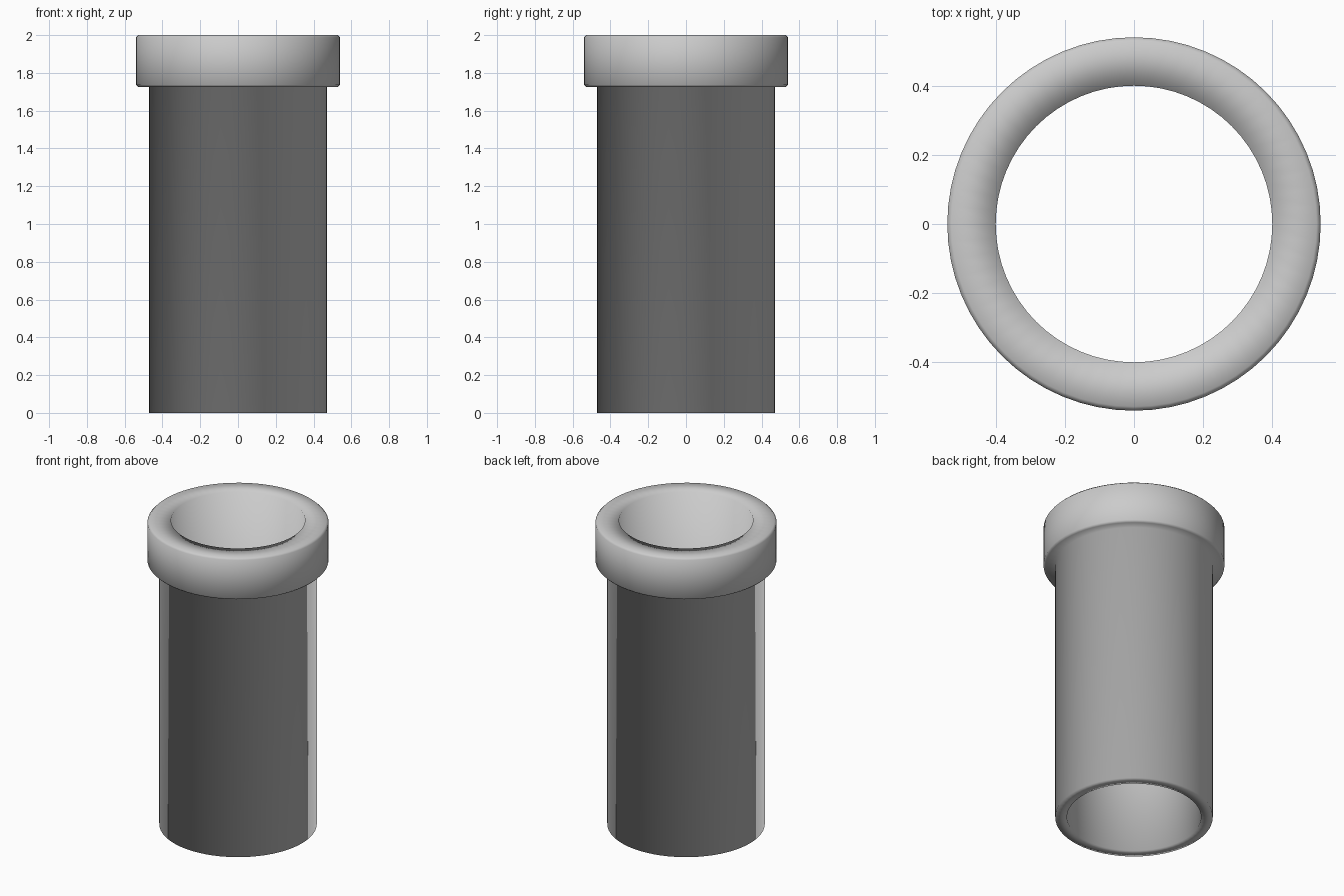
import bpy
import bmesh
import math

cube = bpy.data.objects.get("Cube")
if cube:
    bpy.data.objects.remove(cube, do_unlink=True)

# Dimensions
INNER, BODY, COLLAR = 0.40, 0.47, 0.54
HEIGHT, COLLAR_BASE, BEVEL = 2.0, 1.725, 0.012
SEGMENTS = 64

# Single grey material
grey = bpy.data.materials.new("light grey")
grey.use_nodes = True
color = (0.6, 0.6, 0.6, 1.0)
grey.diffuse_color = color
grey.node_tree.nodes["Principled BSDF"].inputs["Base Color"].default_value = color

# Closed wall profile (radius, height): body, bevelled collar, bore
profile = [
    (INNER, 0), (BODY, 0), (BODY, COLLAR_BASE),
    (COLLAR - BEVEL, COLLAR_BASE), (COLLAR, COLLAR_BASE + BEVEL),
    (COLLAR, HEIGHT - BEVEL), (COLLAR - BEVEL, HEIGHT),
    (INNER, HEIGHT),
]

# Revolve the profile into an open pipe
bm = bmesh.new()
verts = [bm.verts.new((r, 0, z)) for r, z in profile]
edges = [bm.edges.new((v, verts[(i + 1) % len(verts)])) for i, v in enumerate(verts)]
bmesh.ops.spin(bm, geom=verts + edges, cent=(0, 0, 0), axis=(0, 0, 1),
               angle=math.tau, steps=SEGMENTS, use_merge=True)
bmesh.ops.remove_doubles(bm, verts=bm.verts, dist=0.0001)
bmesh.ops.recalc_face_normals(bm, faces=bm.faces)

# Fully smooth shading, with normals blended round the rims
for face in bm.faces:
    face.smooth = True

mesh = bpy.data.meshes.new("pipe")
bm.to_mesh(mesh)
bm.free()
mesh.materials.append(grey)
pipe = bpy.data.objects.new("pipe", mesh)
bpy.context.collection.objects.link(pipe)
